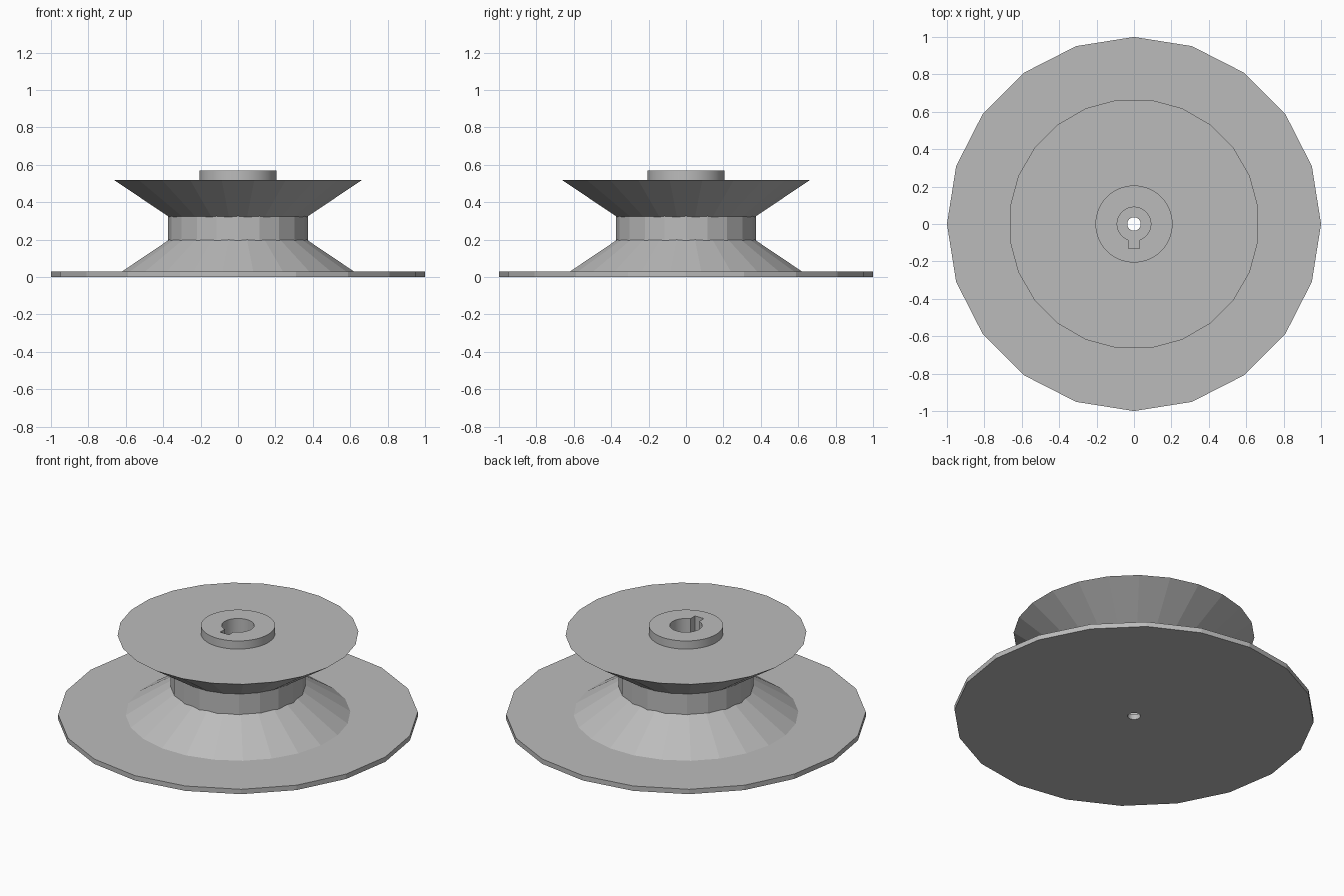
import bpy
from math import pi

default = bpy.data.objects.get("Cube")
if default:
    bpy.data.objects.remove(default, do_unlink=True)

grey = bpy.data.materials.new("light grey plastic")
grey.use_nodes = True
colour = (0.5, 0.5, 0.5, 1)
grey.diffuse_color = colour
grey.node_tree.nodes["Principled BSDF"].inputs["Base Color"].default_value = colour


def frustum(name, sides, bottom, top, r_bottom, r_top, turn=0.0):
    """Flat-sided round part whose first corner points along +x, plus turn."""
    bpy.ops.mesh.primitive_cone_add(
        vertices=sides, radius1=r_bottom, radius2=r_top, depth=top - bottom,
        location=(0, 0, (top + bottom) / 2), rotation=(0, 0, turn))
    part = bpy.context.object
    part.name = name
    part.data.materials.append(grey)
    return part


def cut(part, cutter):
    mod = part.modifiers.new("cut", "BOOLEAN")
    mod.operation = "DIFFERENCE"
    mod.solver = "EXACT"
    mod.object = cutter
    bpy.context.view_layer.objects.active = part
    bpy.ops.object.modifier_apply(modifier=mod.name)


# Pulley body: wide plate, two facing cones, the neck between them and a hub
half = pi / 24
base_plate = frustum("base_plate", 20, 0, 0.03, 1, 1)
lower_cone = frustum("lower_cone", 24, 0.03, 0.2, 0.625, 0.37, half)
neck = frustum("neck", 20, 0.18, 0.34, 0.375, 0.375)
upper_cone = frustum("upper_cone", 24, 0.32, 0.52, 0.37, 0.67, half)
hub = frustum("hub", 64, 0.5, 0.57, 0.206, 0.206)

# Cutters: shaft bore, keyway towards the front, and a small screw hole
bore = frustum("bore_cutter", 48, 0.03, 0.7, 0.09, 0.09)
bpy.ops.mesh.primitive_cube_add(size=1, location=(0, -0.065, 0.365))
keyway = bpy.context.object
keyway.name = "keyway_cutter"
keyway.scale = (0.06, 0.13, 0.67)
screw_hole = frustum("screw_hole_cutter", 32, -0.1, 0.1, 0.036, 0.036)
bpy.context.view_layer.update()

for part in (lower_cone, neck, upper_cone, hub):
    cut(part, bore)
    cut(part, keyway)
cut(base_plate, screw_hole)

for cutter in (bore, keyway, screw_hole):
    bpy.data.objects.remove(cutter, do_unlink=True)

# Round hub and bore are smooth
bpy.ops.object.select_all(action="DESELECT")
hub.select_set(True)
bpy.context.view_layer.objects.active = hub
bpy.ops.object.shade_smooth_by_angle(angle=pi / 6)
